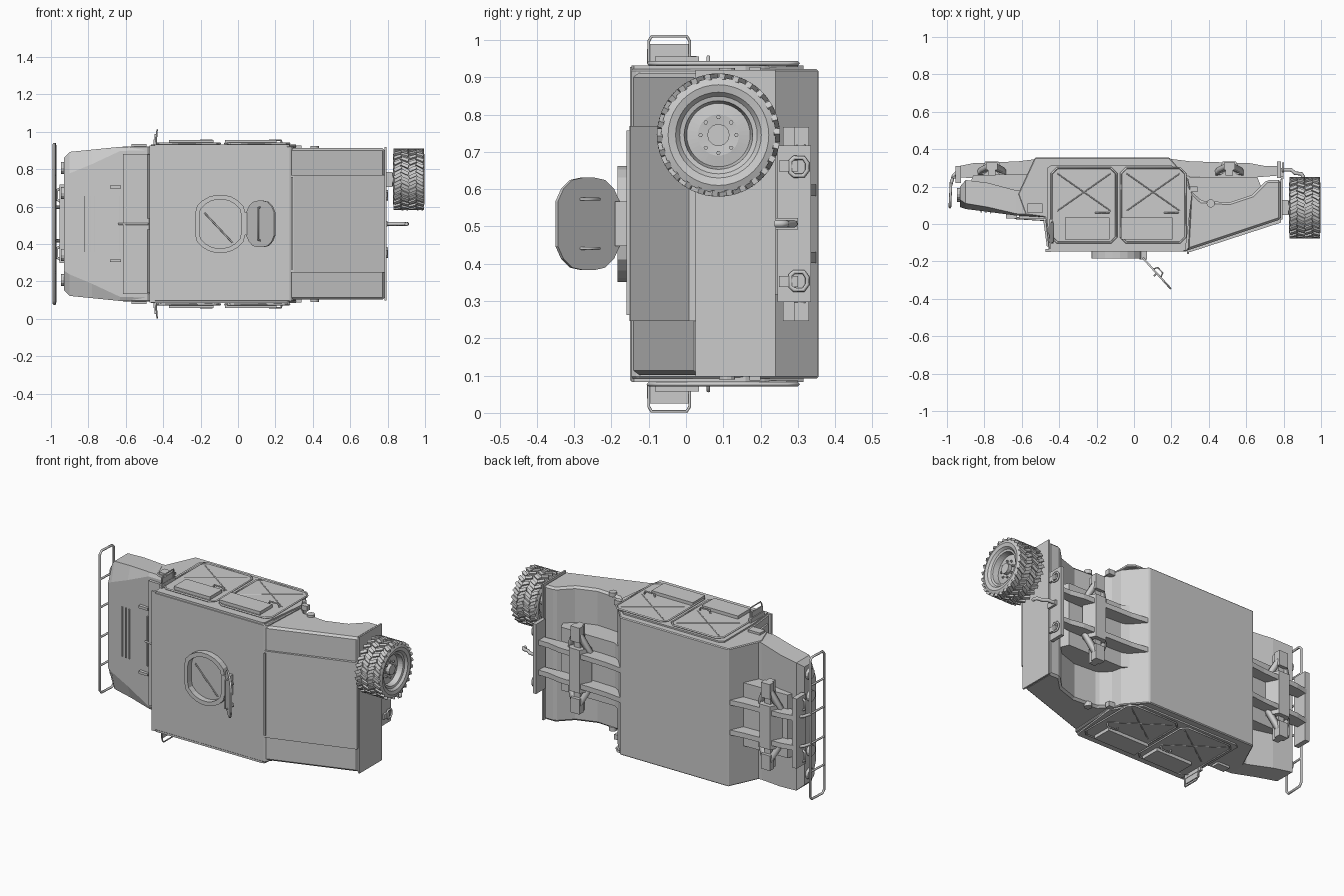
import bpy, bmesh, math
from mathutils import Vector, Matrix

if "Cube" in bpy.data.objects:
    bpy.data.objects.remove(bpy.data.objects["Cube"])

C = 0.507                      # centre plane of the vehicle (its width runs along z)
SIDES = (1, -1)


def add(name, bm):
    bmesh.ops.recalc_face_normals(bm, faces=bm.faces)
    me = bpy.data.meshes.new(name)
    bm.to_mesh(me)
    bm.free()
    ob = bpy.data.objects.new(name, me)
    bpy.context.collection.objects.link(ob)
    return ob


def loft(name, rings, closed=False):
    """Skin rings of (x, y, w) points; w is the offset from the centre plane."""
    bm = bmesh.new()
    vs = [[bm.verts.new((x, y, w + C)) for x, y, w in r] for r in rings]
    n, k = len(rings[0]), len(rings)
    for i in range(k if closed else k - 1):
        a, b = vs[i], vs[(i + 1) % k]
        for j in range(n):
            bm.faces.new((a[j], a[(j + 1) % n], b[(j + 1) % n], b[j]))
    if not closed:
        bm.faces.new(vs[0])
        bm.faces.new(vs[-1])
    return add(name, bm)


def prism(name, pts, w0, w1):
    return loft(name, [[(x, y, w) for x, y in pts] for w in (w0, w1)])


def box(name, x0, x1, y0, y1, w0, w1):
    return prism(name, [(x0, y0), (x1, y0), (x1, y1), (x0, y1)], w0, w1)


def bevel(ob, width, seg=1):
    m = ob.modifiers.new("edge", 'BEVEL')
    m.width, m.segments = width, seg


def tube(name, pts, r, cyclic=False, res=2):
    cu = bpy.data.curves.new(name, 'CURVE')
    cu.dimensions, cu.bevel_depth, cu.bevel_resolution = '3D', r, res
    cu.use_fill_caps = True
    sp = cu.splines.new('POLY')
    sp.points.add(len(pts) - 1)
    for p, (x, y, w) in zip(sp.points, pts):
        p.co = (x, y, w + C, 1)
    sp.use_cyclic_u = cyclic
    ob = bpy.data.objects.new(name, cu)
    bpy.context.collection.objects.link(ob)
    return ob


def cyl(name, c, axis, r, h, n=16):
    bm = bmesh.new()
    rot = Vector((0, 0, 1)).rotation_difference(Vector(axis)).to_matrix().to_4x4()
    bmesh.ops.create_cone(bm, cap_ends=True, segments=n, radius1=r, radius2=r, depth=h,
                          matrix=Matrix.Translation((c[0], c[1], c[2] + C)) @ rot)
    return add(name, bm)


def cut_corners(x0, x1, y0, y1, c):
    return [(x0 + c, y0), (x1 - c, y0), (x1, y0 + c), (x1, y1 - c),
            (x1 - c, y1), (x0 + c, y1), (x0, y1 - c), (x0, y0 + c)]


# Cab hull and rear body
bevel(prism("cab", [(-.455, -.148), (.28, -.148), (.295, -.13), (.31, .15), (.29, .24), (.19, .355),
                    (-.53, .355), (-.62, .16), (-.58, .05), (-.475, .035)], -.415, .415), .005)
bevel(prism("rear_body", [(.26, -.145), (.29, -.14), (.785, .025), (.785, .235), (.71, .235), (.63, .155),
                          (.51, .115), (.36, .125), (.26, .22)], -.405, .405), .012)
prism("trunk_lid", [(.283, -.152), (.3, -.15), (.787, .008), (.787, .035), (.283, -.13)], -.26, .262)
box("lid_hinge", .283, .293, -.16, -.14, -.245, .25)
box("rear_plate", .783, .793, .025, .24, -.41, .412)

# Hood, tapering to the nose with sloping shoulders
rows = [(-.93, .09, .13, .2, .25, .355), (-.9, .08, .11, .235, .27, .385), (-.78, .065, .09, .22, .32, .397),
        (-.63, .045, .055, .18, .39, .412), (-.46, .036, .045, .18, .395, .414)]
loft("hood", [[(x, yt, wt), (x, ys, ws), (x, yb, ws), (x, yb, -ws), (x, ys, -ws), (x, yt, -wt)]
              for x, yt, ys, yb, wt, ws in rows])
box("cowl_panel", -.615, -.475, .026, .05, -.375, .375)
box("hood_seam", -.637, -.63, .04, .06, -.15, .15)
for i in range(3):
    x = -.82 + .025 * i
    box("hood_louver", x, x + .006, .062 - .003 * i, .085, -.15, .15)
tube("wiper", [(-.64, .032, 0), (-.48, .022, 0)], .006)

# Windshield frame and panes
box("windshield_brow", -.472, -.445, -.15, -.135, -.42, .42)
for s in SIDES:
    prism("windshield_pane", [(-.485, .02), (-.466, -.12), (-.45, -.12), (-.465, .02)], s * .03, s * .37)
    box("hood_latch", -.685, -.625, .03, .055, s * .19, s * .205)

# Side armour, doors, windows and mirrors
for s in SIDES:
    prism("side_armour", [(-.465, .3), (-.44, .315), (.2, .315), (.285, .21), (.31, .16), (.275, -.14),
                          (.26, -.146), (-.445, -.146), (-.465, .02)], s * .41, s * .424)
    for x0, x1, wx0, wx1 in ((-.44, -.095, -.37, -.13), (-.07, .275, -.07, .205)):
        prism("door", cut_corners(x0, x1, -.1, .3, .03), s * .42, s * .43)
        tube("door_frame", [(x, y, s * .43) for x, y in cut_corners(x0, x1, -.1, .3, .03)], .006, True, 0)
        for y0, y1 in ((.07, .27), (.27, .07)):
            tube("door_rib", [(x0 + .03, y0, s * .429), (x1 - .03, y1, s * .429)], .004, False, 0)
        box("door_window", wx0, wx1, -.083, .035, s * .42, s * .449)
        tube("door_handle", [(x1 - .11, .06, s * .43), (x1 - .105, .06, s * .448),
                             (x1 - .045, .06, s * .448), (x1 - .04, .06, s * .43)], .005)
    box("air_intake", -.57, -.49, .06, .11, s * .38, s * .428)
    box("mirror_arm", -.452, -.436, -.1, .028, s * .41, s * .45)
    box("mirror", -.446, -.438, -.098, .008, s * .44, s * .482)
    tube("mirror_frame", [(-.438, -.1, s * .43), (-.434, -.1, s * .49), (-.432, -.092, s * .503),
                          (-.432, .002, s * .503), (-.434, .01, s * .49), (-.438, .01, s * .43)], .004)
    cyl("fuel_cap", (.41, .11, s * .405), (0, 0, 1), .022, .025, 12)
    box("step_bracket", .3, .34, .17, .2, s * .39, s * .42)

# Roof turret ring
clamp = lambda v, m: max(-m, min(m, v))
ring = []
for i in range(24):
    a = math.tau * (i + .5) / 24
    outer = (clamp(.157 * math.cos(a), .133), .157 * math.sin(a))
    ring.append([(-.095 + outer[0] * k, y, outer[1] * k)
                 for k, y in ((1, -.145), (1, -.184), (.84, -.184), (.84, -.145))])
loft("turret_ring", ring, True)
tube("hatch_strap", [(-.18, -.15, .06), (-.03, -.15, -.1)], .004)

# Open hatch, leaning back at an angle
d, nrm = Vector((.67, -.74)), Vector((.74, .67))
mid = Vector((.122, -.264))


def on_hatch(a, w, t):
    p = mid + d * a + nrm * t
    return (p.x, p.y, w)


angles = [math.tau * (i + .5) / 20 for i in range(20)]
loft("hatch", [[on_hatch(clamp(.13 * math.cos(a), .112), clamp(.132 * math.sin(a), .124), t) for a in angles]
               for t in (-.005, .005)])
for s in SIDES:
    tube("hatch_grip", [on_hatch(-.03, s * .066, 0), on_hatch(-.02, s * .066, .025),
                        on_hatch(.02, s * .066, .025), on_hatch(.03, s * .066, 0)], .004)
tube("hatch_handle", [on_hatch(0, -.09, 0), on_hatch(0, -.085, -.018),
                      on_hatch(0, .085, -.018), on_hatch(0, .09, 0)], .005)
box("hatch_hinge", .03, .07, -.19, -.145, -.06, .06)

# Central tunnels, chassis rails and suspension
prism("rear_tunnel", [(.25, .1), (.72, .1), (.66, .25), (.3, .25), (.25, .28)], -.19, .19)
prism("front_tunnel", [(-.9, .15), (-.5, .1), (-.5, .27), (-.86, .26)], -.19, .19)
for s in SIDES:
    prism("rear_rail", [(.18, .35), (.3, .335), (.62, .325), (.7, .31), (.785, .31), (.785, .26),
                        (.66, .25), (.4, .25), (.2, .26)], s * .075, s * .105)
    prism("front_rail", [(-.5, .35), (-.62, .335), (-.86, .325), (-.935, .31), (-.935, .25),
                         (-.8, .24), (-.5, .26)], s * .075, s * .105)
    for name, x in (("front", -.76), ("rear", .51)):
        box(name + "_spring_mount", x - .03, x + .03, .29, .33, s * .17, s * .26)
        for e in SIDES:
            tube(name + "_control_arm", [(x + e * .065, .27, s * .09), (x + e * .05, .29, s * .14),
                                         (x, .315, s * .24)], .02, False, 0)
for name, x in (("front", -.76), ("rear", .51)):
    prism(name + "_axle_beam", [(x - .07, .265), (x - .035, .335), (x + .035, .335), (x + .07, .265),
                                (x + .04, .265), (x, .3), (x - .04, .265)], -.13, .13)
    box(name + "_crossmember", x - .02, x + .02, .26, .31, -.26, .26)

# Rear bumper, tow eyes and hitch hook
box("rear_bumper", .765, .787, .245, .335, -.21, .21)
for s in SIDES:
    box("tow_eye_base", .785, .8, .25, .3, s * .14, s * .17)
    tube("tow_eye", [(.797, y, s * .153 + w) for y, w in
                     [(.28, -.015), (.29, -.024), (.315, -.024), (.325, -.01),
                      (.325, .01), (.315, .024), (.29, .024), (.28, .015)]], .006, True)
tube("hitch_hook", [(.78, .29, 0), (.84, .29, 0), (.86, .272, 0), (.895, .268, 0),
                    (.905, .255, 0), (.9, .24, 0)], .01)
box("hitch_plate", .785, .8, .24, .3, -.015, .015)

# Front bumper, lamps and brush guard
box("front_bumper", -.955, -.925, .22, .31, -.21, .21)
for s in SIDES:
    for w, y in ((.165, .15), (.3, .16)):
        cyl("headlight", (-.93, y, s * w), (1, 0, 0), .032, .035, 12)
    tube("front_tow_eye", [(-.95, .25, s * .12), (-.968, .25, s * .13), (-.968, .25, s * .18),
                           (-.95, .25, s * .19)], .007)


def guard(y):
    return -.984 + max(0, y - .1) * .05


outline = [(.09, .41), (.105, .427), (.2, .427), (.215, .41), (.215, -.41), (.2, -.427), (.105, -.427), (.09, -.41)]
tube("brush_guard", [(guard(y), y, w) for y, w in outline], .007, True)
for w in (-.26, -.09, .09, .26):
    tube("guard_bar", [(guard(.09), .09, w), (guard(.215), .215, w)], .006)
    if abs(w) < .2:
        tube("guard_arm", [(guard(.215), .215, w), (-.965, .26, w), (-.94, .285, w)], .009)

# Spare wheel on the tail
wx, wy, ww = .913, .087, .238
N = 40


def lathe(name, prof, n=N):
    return loft(name, [[(wx + x, wy + r * math.cos(math.tau * i / n), ww + r * math.sin(math.tau * i / n))
                        for x, r in prof] for i in range(n)], True)


tyre = lathe("spare_tyre", [(-.06, .1), (-.078, .115), (-.083, .135), (-.075, .154), (.075, .154),
                            (.083, .135), (.078, .115), (.06, .1)])
lathe("wheel_rim", [(-.06, .104), (-.06, .09), (-.02, .085), (-.02, .01), (.03, .01), (.035, .055),
                    (.03, .085), (.062, .092), (.065, .104)])
bm = bmesh.new()
for i in range(26):
    for row, (x, slant) in enumerate(((-.06, .5), (-.021, -.45), (.021, .45), (.06, -.5))):
        a = math.tau * (i + .5 * (row % 2)) / 26
        m = (Matrix.Translation((wx, wy, ww + C)) @ Matrix.Rotation(a, 4, 'X')
             @ Matrix.Translation((x, 0, .157)) @ Matrix.Rotation(slant, 4, 'Z')
             @ Matrix.Diagonal((.042, .018, .015, 1)))
        bmesh.ops.create_cube(bm, size=1, matrix=m)
add("tyre_tread", bm)
cyl("wheel_hub", (wx + .035, wy, ww), (1, 0, 0), .03, .04, 12)
for i in range(8):
    a = math.tau * i / 8
    cyl("wheel_nut", (wx + .037, wy + .048 * math.cos(a), ww + .048 * math.sin(a)), (1, 0, 0), .006, .016, 6)
cyl("spare_mount", (.85, wy, ww), (1, 0, 0), .035, .13, 12)
box("spare_bracket", .785, .825, wy - .04, wy + .04, ww - .04, ww + .04)
bpy.ops.object.select_all(action='DESELECT')
tyre.select_set(True)
bpy.context.view_layer.objects.active = tyre
bpy.ops.object.shade_smooth_by_angle(angle=math.radians(30))
